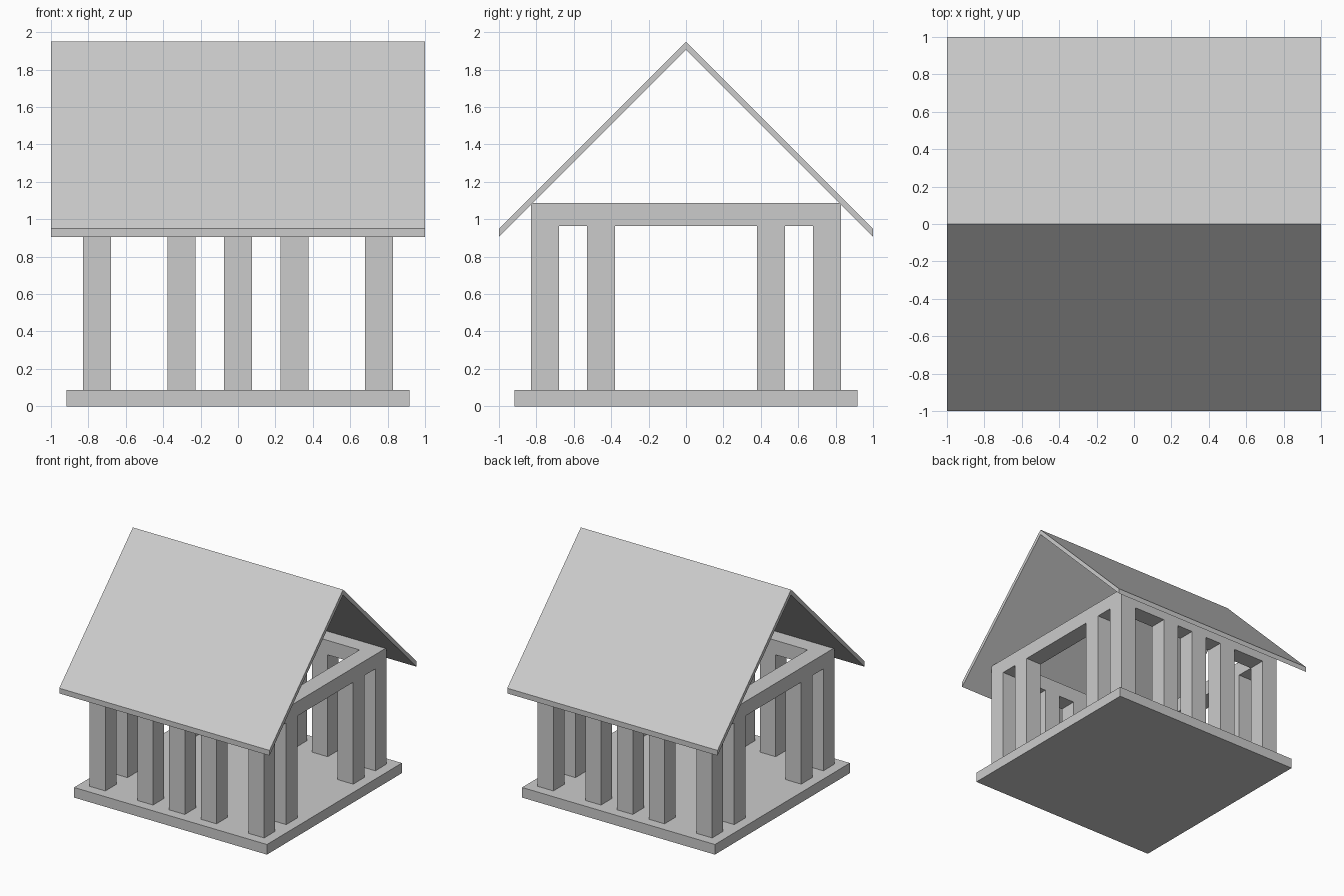
import bpy, bmesh

if "Cube" in bpy.data.objects:
    bpy.data.objects.remove(bpy.data.objects["Cube"])

OUT, W = 0.83, 0.15            # outer half-width of the frame, post thickness
IN, MID = OUT - W, OUT - W / 2
Z0, Z1, Z2 = 0.087, 0.963, 1.087  # floor top, beam underside, beam top


def make(name, bm):
    bmesh.ops.recalc_face_normals(bm, faces=bm.faces)
    me = bpy.data.meshes.new(name)
    bm.to_mesh(me)
    bm.free()
    ob = bpy.data.objects.new(name, me)
    bpy.context.collection.objects.link(ob)
    return ob


def box(name, cx, cy, sx, sy, z0, z1):
    bm = bmesh.new()
    bmesh.ops.create_cube(bm, size=1)
    for v in bm.verts:
        v.co = (cx + v.co.x * sx, cy + v.co.y * sy,
                (z0 + z1) / 2 + v.co.z * (z1 - z0))
    return make(name, bm)


# Floor slab
box("floor_slab", 0, 0, 1.834, 1.834, 0, Z0)

# Corner posts
for x in (-MID, MID):
    for y in (-MID, MID):
        box("corner_post", x, y, W, W, Z0, Z1)

# Intermediate posts: three on front and back, two on each side
for s in (-1, 1):
    for x in (-0.302, 0, 0.302):
        box("front_post" if s < 0 else "back_post", x, s * MID, W, W, Z0, Z1)
    for y in (-0.455, 0.455):
        box("side_post", s * MID, y, W, W, Z0, Z1)

# Square ring beam on top of the posts
bm = bmesh.new()
corners = [(-1, -1), (1, -1), (1, 1), (-1, 1)]
loops = [[bm.verts.new((x * r, y * r, z)) for x, y in corners]
         for r, z in ((OUT, Z1), (OUT, Z2), (IN, Z2), (IN, Z1))]
for k in range(4):
    a, b = loops[k], loops[(k + 1) % 4]
    for i in range(4):
        j = (i + 1) % 4
        bm.faces.new((a[i], a[j], b[j], b[i]))
make("ring_beam", bm)

# Gabled roof: chevron profile extruded along x
bm = bmesh.new()
T = 0.045
profile = [(-1, 0.95), (0, 1.95), (1, 0.95), (1, 0.95 - T), (0, 1.95 - T), (-1, 0.95 - T)]
ends = [[bm.verts.new((x, y, z)) for y, z in profile] for x in (-1, 1)]
for i in range(6):
    j = (i + 1) % 6
    bm.faces.new((ends[0][i], ends[0][j], ends[1][j], ends[1][i]))
for e in ends:
    bm.faces.new((e[0], e[1], e[4], e[5]))
    bm.faces.new((e[1], e[2], e[3], e[4]))
make("gable_roof", bm)
